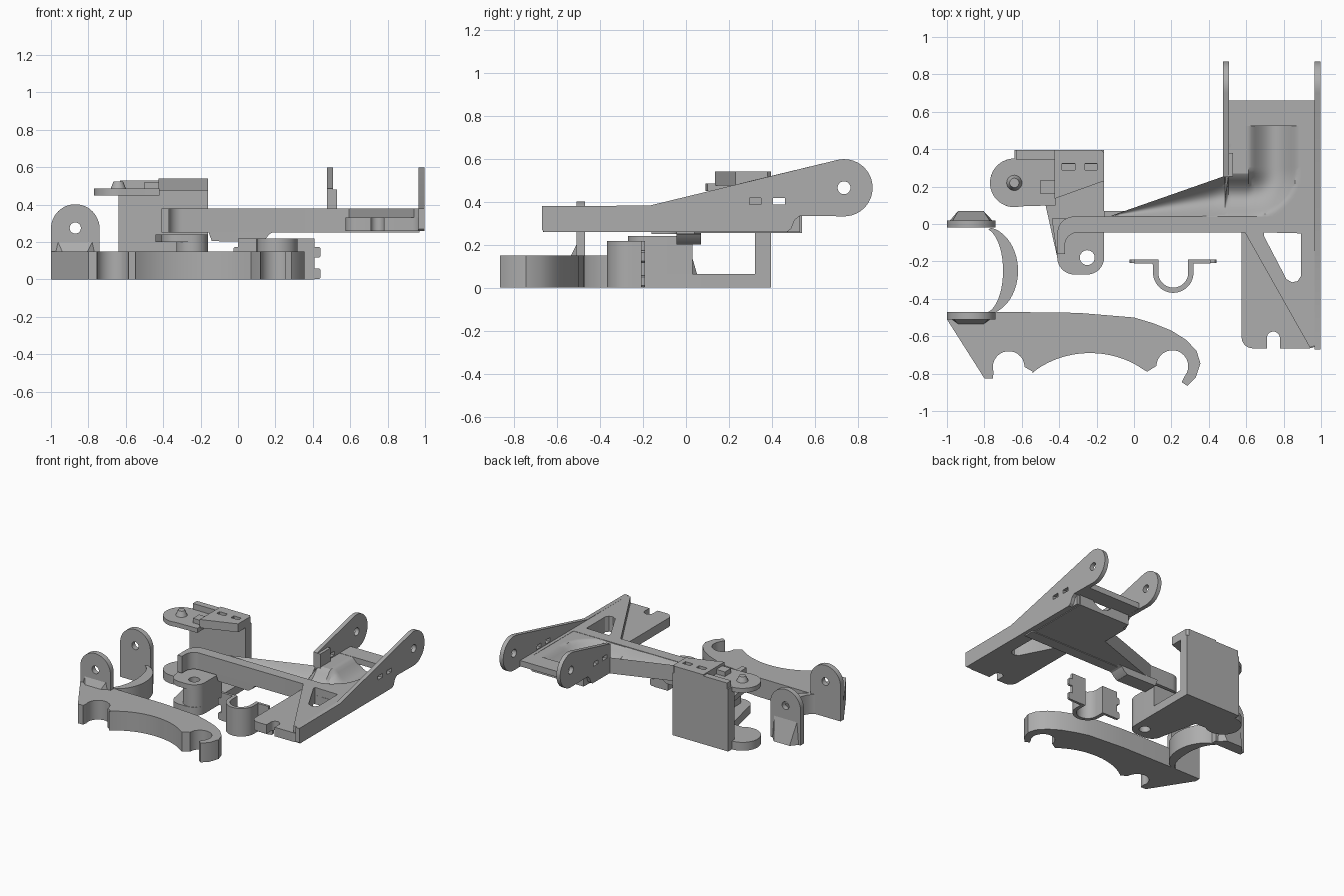
import bpy, bmesh, math
from mathutils import Matrix, Vector

if "Cube" in bpy.data.objects:
    bpy.data.objects.remove(bpy.data.objects["Cube"])

grey = bpy.data.materials.new("plain_grey")
grey.diffuse_color = (0.42, 0.42, 0.42, 1)
grey.use_nodes = True
grey.node_tree.nodes["Principled BSDF"].inputs["Base Color"].default_value = grey.diffuse_color

# Column mapping from (u, v, depth) to world for each extrusion axis
AXES = {
    'z': Matrix.Identity(4),
    'x': Matrix(((0, 0, 1, 0), (1, 0, 0, 0), (0, 1, 0, 0), (0, 0, 0, 1))),
    'y': Matrix(((1, 0, 0, 0), (0, 0, 1, 0), (0, 1, 0, 0), (0, 0, 0, 1))),
}


def arc(cx, cy, r, a0, a1, n=16, ry=None):
    """Points on an arc, angles in degrees."""
    ry = ry or r
    return [(cx + r * math.cos(math.radians(a0 + (a1 - a0) * i / n)),
             cy + ry * math.sin(math.radians(a0 + (a1 - a0) * i / n))) for i in range(n + 1)]


def circle(cx, cy, r, n=24):
    return arc(cx, cy, r, 0, 360, n)[:-1]


def rect(u0, v0, u1, v1):
    return [(u0, v0), (u1, v0), (u1, v1), (u0, v1)]


def finish(name, bm):
    bmesh.ops.remove_doubles(bm, verts=bm.verts, dist=1e-5)
    bmesh.ops.recalc_face_normals(bm, faces=bm.faces)
    me = bpy.data.meshes.new(name)
    bm.to_mesh(me)
    bm.free()
    me.materials.append(grey)
    ob = bpy.data.objects.new(name, me)
    bpy.context.collection.objects.link(ob)
    bpy.ops.object.select_all(action='DESELECT')
    ob.select_set(True)
    bpy.context.view_layer.objects.active = ob
    bpy.ops.object.shade_smooth_by_angle(angle=math.radians(30))
    return ob


def prism(name, outline, d0, d1, axis='z', holes=()):
    """Extrude an outline with holes from d0 to d1 along an axis."""
    cu = bpy.data.curves.new(name, 'CURVE')
    cu.dimensions = '2D'
    cu.fill_mode = 'BOTH'
    cu.extrude = (d1 - d0) / 2
    for loop in [outline, *holes]:
        sp = cu.splines.new('POLY')
        sp.points.add(len(loop) - 1)
        for p, (u, v) in zip(sp.points, loop):
            p.co = (u, v, 0, 1)
        sp.use_cyclic_u = True
    tmp = bpy.data.objects.new("tmp", cu)
    bpy.context.collection.objects.link(tmp)
    dg = bpy.context.evaluated_depsgraph_get()
    me = bpy.data.meshes.new_from_object(tmp.evaluated_get(dg))
    bpy.data.objects.remove(tmp)
    bm = bmesh.new()
    bm.from_mesh(me)
    bpy.data.meshes.remove(me)
    bm.transform(AXES[axis] @ Matrix.Translation((0, 0, (d0 + d1) / 2)))
    return finish(name, bm)


def box(name, x0, x1, y0, y1, z0, z1):
    return prism(name, rect(x0, y0, x1, y1), z0, z1)


def hull(name, pts):
    bm = bmesh.new()
    for p in pts:
        bm.verts.new(p)
    bmesh.ops.convex_hull(bm, input=bm.verts)
    return finish(name, bm)


# --- Curved cradle plate with two round notches ---
plate = [(-1, -0.51), (-0.80, -0.825), (-0.755, -0.825), (-0.75, -0.79)]
plate += arc(-0.67, -0.765, 0.085, 195, 0, 14)
plate += [(-0.575, -0.77), (-0.54, -0.79)]
plate += arc(-0.235, -1.06, 0.44, 140, 60 - 14, 20, 0.37)[1:-1]
plate += [(0.07, -0.79), (0.11, -0.765)]
plate += arc(0.205, -0.76, 0.085, 180, -40, 16)
plate += [(0.255, -0.845), (0.285, -0.865), (0.33, -0.82), (0.355, -0.745), (0.335, -0.68),
          (0.28, -0.62), (0.2, -0.57), (0.1, -0.53), (0, -0.5), (-0.3, -0.475), (-0.7, -0.47),
          (-0.96, -0.47)]
prism("cradle_plate", plate, 0, 0.15)

# --- Pair of pivot ears with flared bases, and the curved strap between them ---
ear = [(-1, 0), (-0.74, 0)] + arc(-0.87, 0.272, 0.13, 0, 180, 24)
for label, ya, yb, yo, zb in (("front", -0.51, -0.47, -0.535, 0.15), ("rear", -0.02, 0.02, 0.07, 0)):
    prism(label + "_pivot_ear", ear, ya, yb, 'y', [circle(-0.87, 0.275, 0.03)])
    yi = (ya + yb) / 2
    hull(label + "_ear_flare", [(-0.94, yo, zb), (-0.805, yo, zb), (-1, yi, zb), (-0.74, yi, zb),
                                (-0.98, yi, 0.24), (-0.76, yi, 0.24)])
strap = arc(-0.80, -0.25, 0.18, -78, 78, 24, 0.235) + arc(-0.80, -0.25, 0.10, 78, -78, 24, 0.225)
prism("curved_strap", strap, 0, 0.15)

# --- C-shaped holder: back wall, base, top flange, discs ---
box("holder_back_wall", -0.64, -0.16, 0.32, 0.395, 0, 0.485)
base = [(-0.64, 0.395), (-0.64, 0.12), (-0.475, 0.11), (-0.41, -0.18)]
base += arc(-0.32, -0.18, 0.09, 180, 270, 8) + arc(-0.25, -0.18, 0.09, 270, 360, 8) + [(-0.16, 0.395)]
pin_hole = circle(-0.25, -0.18, 0.04)
prism("holder_base", base, 0, 0.065, 'z', [pin_hole])
lug = arc(-0.245, -0.18, 0.085, 180, 360, 16) + [(-0.16, 0.03), (-0.33, 0.03)]
prism("holder_lug", lug, 0.03, 0.235, 'z', [pin_hole])
lug_top = [(-0.44, 0.03), (-0.41, -0.18)] + base[4:-1] + [(-0.16, 0.03)]
prism("lug_top_flange", lug_top, 0.2, 0.24, 'z', [pin_hole])
flange = [(-0.425, 0.135), (-0.16, 0.23), (-0.16, 0.38), (-0.175, 0.395), (-0.425, 0.395)]
prism("holder_top_flange", flange, 0.475, 0.54, 'z',
      [rect(-0.385, 0.288, -0.315, 0.323), rect(-0.262, 0.288, -0.197, 0.323)])
box("top_rear_step", -0.63, -0.42, 0.345, 0.395, 0.475, 0.53)
box("top_front_step", -0.5, -0.42, 0.16, 0.235, 0.475, 0.52)
disc = [(-0.42, 0.35), (-0.6, 0.35)] + arc(-0.64, 0.22, 0.13, 75, 285, 28) + [(-0.42, 0.1)]
prism("upper_disc", disc, 0.45, 0.485)
prism("lower_disc", circle(-0.64, 0.22, 0.13, 40), 0, 0.065)
bm = bmesh.new()
bmesh.ops.create_cone(bm, cap_ends=True, segments=24, radius1=0.045, radius2=0.025, depth=0.05,
                      matrix=Matrix.Translation((-0.64, 0.22, 0.5)))
finish("disc_pin", bm)

# --- Long arm with hooked end ---
beam = [(0.97, -0.045), (0.97, 0.04), (-0.32, 0.04)] + arc(-0.32, -0.05, 0.09, 90, 180, 10)
beam += [(-0.41, -0.16), (-0.37, -0.16)] + arc(-0.30, -0.115, 0.07, 180, 90, 8)
prism("arm_beam", beam, 0.25, 0.38)
belly = [(-0.16, 0.26), (-0.14, 0.205), (0.12, 0.2), (0.15, 0.22), (0.17, 0.245), (0.21, 0.26)]
prism("arm_belly", belly, -0.045, 0.07, 'y')

# Scooped web flowing from the arm into the fork
NX, NY = 60, 28
bm = bmesh.new()
top, low = [], []
for i in range(NX + 1):
    x = -0.12 + 1.07 * i / NX
    y1 = 0.045 + (x + 0.12) * 0.35 if x < 0.49 else 0.54
    tr, lr = [], []
    for j in range(NY + 1):
        y = 0.035 + (y1 - 0.035) * j / NY
        if x < 0.62:
            w = min(y1, 0.26) - 0.04
            d, width = y - 0.04, max(w, 0.01)
        else:
            r = math.hypot(x - 0.62, y - 0.29) if y < 0.29 else x - 0.62
            d, width = 0.25 - r, 0.25
        t = min(max(d / width, 0), 1)
        z = 0.378 - 0.09 * min(1, width / 0.2) * math.sin(math.pi * t)
        tr.append(bm.verts.new((x, y, z)))
        lr.append(bm.verts.new((x, y, 0.255)))
    top.append(tr)
    low.append(lr)
for i in range(NX):
    for j in range(NY):
        for g in (top, low):
            bm.faces.new((g[i][j], g[i + 1][j], g[i + 1][j + 1], g[i][j + 1]))
    for j in (0, NY):
        bm.faces.new((top[i][j], top[i + 1][j], low[i + 1][j], low[i][j]))
for i in (0, NX):
    for j in range(NY):
        bm.faces.new((top[i][j], top[i][j + 1], low[i][j + 1], low[i][j]))
finish("scooped_web", bm)

# --- Fork: side wall, inner ear, crossbar ---
round_end = [(0.47, 0.26), (0.49, 0.275), (0.505, 0.315), (0.53, 0.335)] + \
    arc(0.735, 0.465, 0.133, -90, 105, 28)
holes = [circle(0.735, 0.465, 0.03), rect(0.295, 0.388, 0.35, 0.418), rect(0.405, 0.388, 0.46, 0.418)]
prism("fork_side_wall", [(-0.66, 0.26)] + round_end + [(-0.17, 0.382), (-0.67, 0.38), (-0.67, 0.27)],
      0.965, 0.997, 'x', holes)
prism("fork_inner_ear", [(0.25, 0.26)] + round_end + [(0.25, 0.485)], 0.475, 0.507, 'x', holes)
box("inner_ear_rib", 0.5, 0.53, 0.255, 0.38, 0.26, 0.48)
box("fork_crossbar", 0.49, 0.975, 0.525, 0.66, 0.335, 0.38)
box("wall_inner_rib", 0.94, 0.97, -0.64, 0.53, 0.26, 0.38)

# --- Foot panel with slot and triangular window ---
slot = [(0.78, -0.665)] + arc(0.745, -0.61, 0.035, 0, 180, 12) + [(0.71, -0.665)]
foot = arc(0.635, -0.605, 0.06, 180, 270, 6) + slot[::-1] + arc(0.935, -0.605, 0.06, 270, 360, 6)
foot += [(0.995, -0.03), (0.575, -0.03)]
window = [(0.71, -0.02 - 0.012), (0.885, -0.032), (0.892, -0.05), (0.892, -0.28), (0.875, -0.305),
          (0.845, -0.312), (0.815, -0.295), (0.695, -0.065), (0.695, -0.045)]
prism("foot_panel", foot, 0.26, 0.33, 'z', [window])
ridge = [(0.59, -0.04), (0.94, -0.66), (0.97, -0.65), (0.97, -0.03)]
prism("foot_raised_half", ridge, 0.32, 0.38, 'z', [window])

# --- Clip: open loop with notched side tabs ---
cx, cy = 0.21, -0.26
clip = [(-0.0, -0.19), (-0.0, -0.21), (0.1, -0.21)] + arc(cx, cy, 0.108, 180, 360, 24)
clip += [(0.318, -0.21), (0.41, -0.21), (0.41, -0.19), (0.29, -0.19)]
clip += arc(cx, cy, 0.08, 0, -180, 24) + [(0.13, -0.19)]
prism("clip_loop", clip, 0, 0.218)
for side, x0, x1 in (("left", -0.025, 0.02), ("right", 0.39, 0.442)):
    for z in (0.03, 0.145):
        prism(side + "_clip_tab", [(x0, z - 0.02), (x0 + 0.008, z - 0.028), (x1 - 0.008, z - 0.028),
                                   (x1, z - 0.02), (x1, z + 0.02), (x1 - 0.008, z + 0.028),
                                   (x0 + 0.008, z + 0.028), (x0, z + 0.02)], -0.209, -0.191, 'y')
